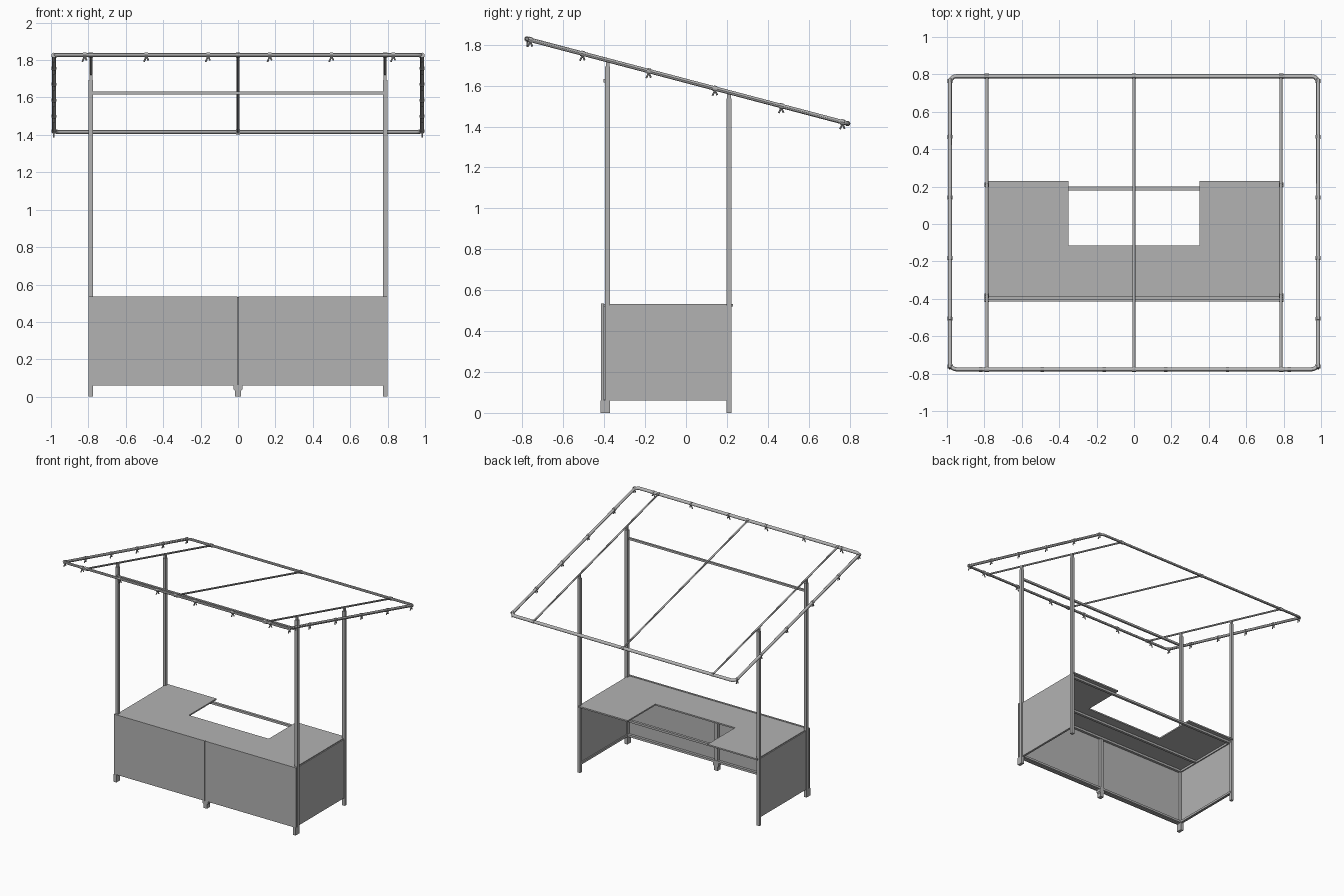
import bpy, bmesh, math
from mathutils import Vector, Matrix

cube = bpy.data.objects.get("Cube")
if cube:
    bpy.data.objects.remove(cube, do_unlink=True)

metal = bpy.data.materials.new("grey_metal")
metal.use_nodes = True
GREY = (0.45, 0.45, 0.45, 1)
metal.diffuse_color = GREY
metal.node_tree.nodes["Principled BSDF"].inputs["Base Color"].default_value = GREY

SLOPE = math.atan2(0.413, 1.567)
POST_X, FRONT_Y, BACK_Y = 0.786, -0.383, 0.21


def roof_z(y):
    return 1.828 - math.tan(SLOPE) * (y + 0.777)


def finish(name, bm, smooth=False):
    bmesh.ops.recalc_face_normals(bm, faces=bm.faces)
    mesh = bpy.data.meshes.new(name)
    bm.to_mesh(mesh)
    bm.free()
    mesh.materials.append(metal)
    ob = bpy.data.objects.new(name, mesh)
    bpy.context.collection.objects.link(ob)
    if smooth:
        bpy.ops.object.select_all(action='DESELECT')
        ob.select_set(True)
        bpy.context.view_layer.objects.active = ob
        bpy.ops.object.shade_smooth_by_angle()


def box(name, x, y, z):
    """Box from (low, high) pairs."""
    bm = bmesh.new()
    size = Vector((x[1] - x[0], y[1] - y[0], z[1] - z[0]))
    mid = Vector((sum(x), sum(y), sum(z))) / 2
    bmesh.ops.create_cube(bm, size=1, matrix=Matrix.Translation(mid) @ Matrix.Diagonal(size).to_4x4())
    finish(name, bm)


def prism(name, points, depth):
    """Extrude a flat outline along depth."""
    bm = bmesh.new()
    face = bm.faces.new([bm.verts.new(p) for p in points])
    new = bmesh.ops.extrude_face_region(bm, geom=[face], use_keep_orig=True)["geom"]
    bmesh.ops.translate(bm, vec=depth, verts=[v for v in new if isinstance(v, bmesh.types.BMVert)])
    finish(name, bm)


def tube(name, a, b, radius, sides=12):
    a, b = Vector(a), Vector(b)
    bm = bmesh.new()
    turn = (b - a).to_track_quat('Z', 'Y').to_matrix().to_4x4()
    bmesh.ops.create_cone(bm, cap_ends=True, segments=sides, radius1=radius, radius2=radius,
                          depth=(b - a).length, matrix=Matrix.Translation((a + b) / 2) @ turn)
    finish(name, bm, True)


# Sloping roof ring with rounded corners, swept from a circular section
def roof_ring(name, hx, y0, y1, corner, radius, sides=12, steps=5):
    path = []
    for cx, cy, start in ((hx, y1, 0), (-hx, y1, 90), (-hx, y0, 180), (hx, y0, 270)):
        ox = cx - math.copysign(corner, cx)
        oy = cy - math.copysign(corner, cy)
        for i in range(steps + 1):
            t = math.radians(start + 90 * i / steps)
            path.append((ox + corner * math.cos(t), oy + corner * math.sin(t), t))
    bm = bmesh.new()
    rings = []
    for x, y, t in path:
        ring = []
        for j in range(sides):
            u = 2 * math.pi * j / sides
            r = radius * math.cos(u)
            px, py = x + r * math.cos(t), y + r * math.sin(t)
            ring.append(bm.verts.new((px, py, roof_z(py) + radius * math.sin(u))))
        rings.append(ring)
    for i, ring in enumerate(rings):
        after = rings[(i + 1) % len(rings)]
        for j in range(sides):
            k = (j + 1) % sides
            bm.faces.new((ring[j], after[j], after[k], ring[k]))
    finish(name, bm, True)


roof_ring("roof_frame", 0.984, -0.777, 0.79, 0.035, 0.011)

# Roof crossbars with end fittings
for label, x in (("right", -POST_X), ("middle", 0), ("left", POST_X)):
    tube("roof_crossbar_" + label, (x, -0.777, roof_z(-0.777)), (x, 0.79, roof_z(0.79)), 0.007)
    for end, y in (("front", -0.777), ("back", 0.79)):
        tube(f"crossbar_fitting_{label}_{end}", (x - 0.012, y, roof_z(y)), (x + 0.012, y, roof_z(y)), 0.0135)


# Forked canopy clips under the front and side tubes
def clip(name, x, y, along):
    z = roof_z(y)
    tube(name + "_collar", Vector((x, y, z)) - along * 0.009, Vector((x, y, z)) + along * 0.009, 0.0135)
    for i, reach in enumerate((-0.013, 0.011)):
        foot = Vector((x, y, z - 0.038 + 0.008 * i)) + along * reach
        tube(f"{name}_prong_{i}", (x, y, z - 0.008), foot, 0.0045, 6)


side_along = Vector((0, math.cos(SLOPE), -math.sin(SLOPE)))
for i in range(6):
    clip(f"front_clip_{i}", -0.82 + 0.33 * i, -0.777, Vector((1, 0, 0)))
    for side, s in (("left", 1), ("right", -1)):
        y = min(max(-0.83 + 0.324 * i, -0.762), 0.765)
        clip(f"{side}_clip_{i}", s * 0.984, y, side_along)

# Posts, feet, side panels and side rails
for side, s in (("left", 1), ("right", -1)):
    def span(a, b):
        return tuple(sorted((s * a, s * b)))

    for end, y in (("front", FRONT_Y), ("back", BACK_Y)):
        top = roof_z(y)
        outer = span(POST_X - 0.012, POST_X + 0.012)
        box(f"{end}_post_{side}", outer, (y - 0.012, y + 0.012), (0, top - 0.03))
        box(f"{end}_post_head_{side}", span(POST_X - 0.008, POST_X + 0.008),
            (y - 0.009, y + 0.009), (top - 0.03, top))
    box("front_foot_" + side, span(0.774, 0.798), (-0.417, FRONT_Y), (0, 0.06))
    box("side_panel_" + side, span(0.781, 0.791), (FRONT_Y, BACK_Y), (0.06, 0.525))
    for level, z in (("lower", 0.062), ("upper", 0.502)):
        box(f"{level}_side_rail_{side}", span(0.772, 0.789), (FRONT_Y, BACK_Y), (z, z + 0.017))
    box("front_panel_" + side, span(0.0015, 0.798), (-0.415, -0.4), (0.06, 0.535))

# High front bar between the posts
box("high_front_bar", (-POST_X, POST_X), (-0.403, -0.387), (1.616, 1.632))

# Rails under the counter and behind the front panels
for name, y, z in (("back_rail", 0.19, 0.504), ("middle_rail", -0.2, 0.504),
                   ("front_rail", FRONT_Y, 0.504), ("lower_front_rail", FRONT_Y, 0.062)):
    box(name, (-POST_X, POST_X), (y - 0.01, y + 0.01), (z, z + 0.017))

# Middle support with stepped foot
box("middle_post", (-0.012, 0.012), (-0.4, -0.376), (0.05, 0.52))
foot = [(-0.024, 0.065), (-0.024, 0.04), (-0.015, 0.03), (-0.015, 0)]
foot += [(-x, z) for x, z in reversed(foot)]
prism("middle_foot", [(x, -0.41, z) for x, z in foot], (0, 0.036, 0))

# Counter top with a notch open to the back
half = [(0.785, -0.4), (0.785, 0.23), (0.35, 0.23), (0.35, -0.115)]
outline = half + [(-x, y) for x, y in reversed(half)]
prism("counter_top", [(x, y, 0.521) for x, y in outline], (0, 0, 0.011))
